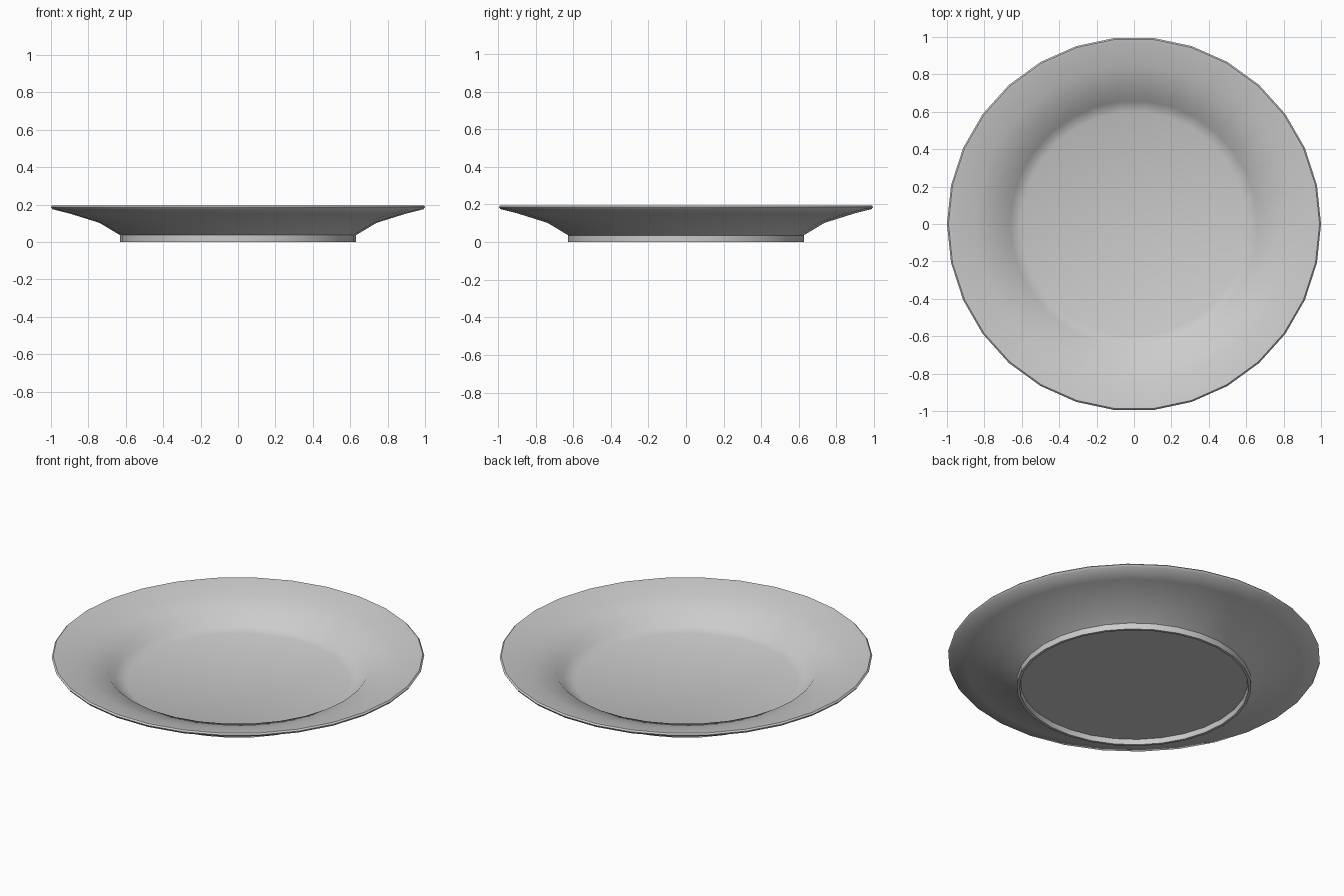
import bpy, bmesh, math

cube = bpy.data.objects.get("Cube")
if cube:
    bpy.data.objects.remove(cube, do_unlink=True)

SIDES = 30

# Half section (radius, height), from the top centre round to the underside centre
well = [(0, 0.045), (0.60, 0.045), (0.66, 0.068), (0.70, 0.115)]
rim = [(0.85, 0.16), (0.975, 0.193), (0.992, 0.195), (1.0, 0.187), (0.992, 0.175)]
underside = [(0.90, 0.152), (0.74, 0.102), (0.63, 0.036)]
foot = [(0.63, 0), (0.615, 0), (0.61, 0.03), (0, 0.03)]


def lathe(name, profile):
    """Spin a half section around the z axis into a closed solid."""
    bm = bmesh.new()
    verts = [bm.verts.new((r, 0, z)) for r, z in profile]
    edges = [bm.edges.new(pair) for pair in zip(verts, verts[1:])]
    bmesh.ops.spin(bm, geom=verts + edges, cent=(0, 0, 0), axis=(0, 0, 1),
                   angle=math.tau, steps=SIDES, use_merge=False)
    bmesh.ops.remove_doubles(bm, verts=bm.verts[:], dist=0.0005)
    bmesh.ops.recalc_face_normals(bm, faces=bm.faces[:])
    mesh = bpy.data.meshes.new(name)
    bm.to_mesh(mesh)
    bm.free()
    obj = bpy.data.objects.new(name, mesh)
    bpy.context.collection.objects.link(obj)
    return obj


plate = lathe("plate", well + rim + underside + foot)

# Soft glaze on the curves, crisp corners on the foot ring
bpy.ops.object.select_all(action='DESELECT')
plate.select_set(True)
bpy.context.view_layer.objects.active = plate
bpy.ops.object.shade_smooth_by_angle(angle=math.radians(50))
